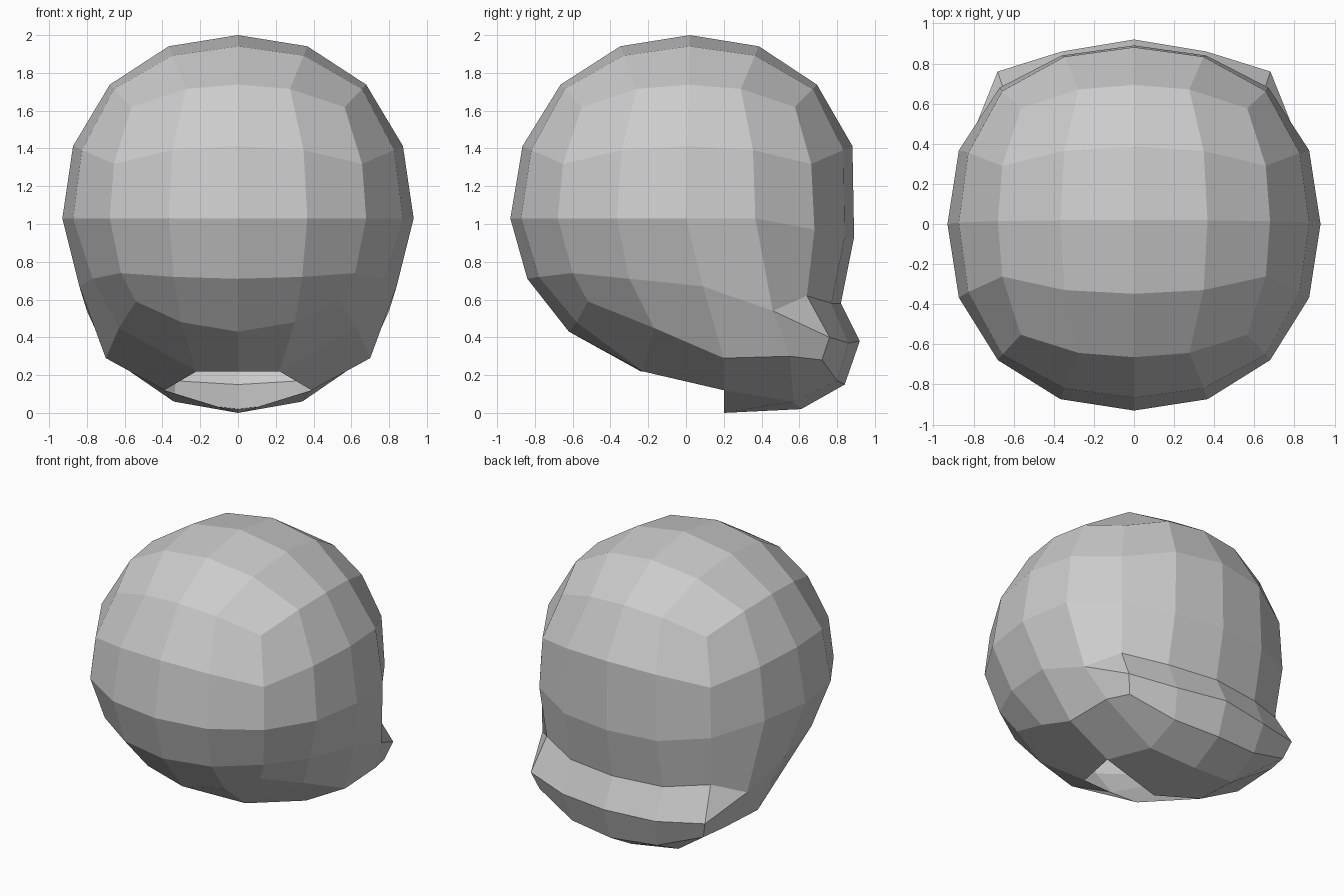
import bpy, bmesh

if "Cube" in bpy.data.objects:
    bpy.data.objects.remove(bpy.data.objects["Cube"])

# Upper half: rounded cube grid; (i, j, k) are steps from -2 to 2 in x, y, z
def dome(i, j, k):
    d = [(-1 if s < 0 else 1) * (0, 0.42, 1)[abs(s)] for s in (i, j, k)]
    n = sum(abs(c) ** 2.2 for c in d) ** (1 / 2.2)
    x, y, z = (c / n for c in d)
    return (0.93 * x, 0.93 * y + 0.02 * z, 1.03 + 0.97 * z)

# Lower halves of three lengthwise profiles: front, underside, neck lip, back
centre = [(0, -.84, .71), (0, -.62, .43), (0, -.24, .22), (0, .20, 0), (0, .61, .02),
          (0, .84, .15), (0, .92, .38), (0, .82, .58), (0, .89, .93)]
middle = [(.34, -.78, .72), (.30, -.58, .48), (.22, -.23, .22), (.39, .20, .12), (.34, .57, .06),
          (.33, .80, .17), (.36, .86, .37), (.36, .77, .58), (.36, .84, .93)]
outer = [(.62, -.60, .74), (.54, -.52, .59), (.63, -.17, .45), (.70, .20, .29), (.69, .55, .30),
         (.64, .72, .28), (.68, .76, .40), (.64, .64, .62), (.67, .68, .97)]
cheek = [(.77, -.30, .71), (.84, .09, .67), (.80, .46, .54)]

bm = bmesh.new()
front_steps = [(0, 2), (-1, 2), (-2, 2), (-2, 1), (-2, 0)]
back_steps = [(2, 1), (2, 2), (1, 2)]
rings = []
for i, low in enumerate((centre, middle, outer)):
    pts = [dome(i, *s) for s in front_steps] + low + [dome(i, *s) for s in back_steps]
    rings.append([bm.verts.new(p) for p in pts])

# Skin between profiles, leaving the neck opening underneath
for r in range(2):
    a, b = rings[r], rings[r + 1]
    for n in range(17):
        if r == 0 and n == 7:
            continue
        m = (n + 1) % 17
        bm.faces.new((a[n], a[m], b[m], b[n]))

# Side panel filling the outer profile
o = rings[2]
inner = [[bm.verts.new(dome(2, j, k)) for j in (-1, 0, 1)] for k in (1, 0)]
inner.append([bm.verts.new(p) for p in cheek])
grid = [[o[n] for n in (2, 1, 0, 16, 15)]]
grid += [[o[3 + r], *inner[r], o[14 - r]] for r in range(3)]
grid.append([o[n] for n in (6, 7, 8, 9, 10)])
for r in range(4):
    for c in range(4):
        if (r, c) != (3, 3):
            bm.faces.new((grid[r][c], grid[r][c + 1], grid[r + 1][c + 1], grid[r + 1][c]))
# End of the flared neck lip
bm.faces.new((grid[3][3], o[12], o[11]))
bm.faces.new((grid[3][3], o[11], o[10], o[9]))

bmesh.ops.recalc_face_normals(bm, faces=bm.faces)
if sum(f.normal.x for f in bm.faces) < 0:
    bmesh.ops.reverse_faces(bm, faces=bm.faces)
mesh = bpy.data.meshes.new("head_shell")
bm.to_mesh(mesh)
bm.free()
shell = bpy.data.objects.new("head_shell", mesh)
bpy.context.collection.objects.link(shell)

# Mirror to the other side
mirror = shell.modifiers.new("Mirror", 'MIRROR')
mirror.use_axis = (True, False, False)
mirror.merge_threshold = 0.001
